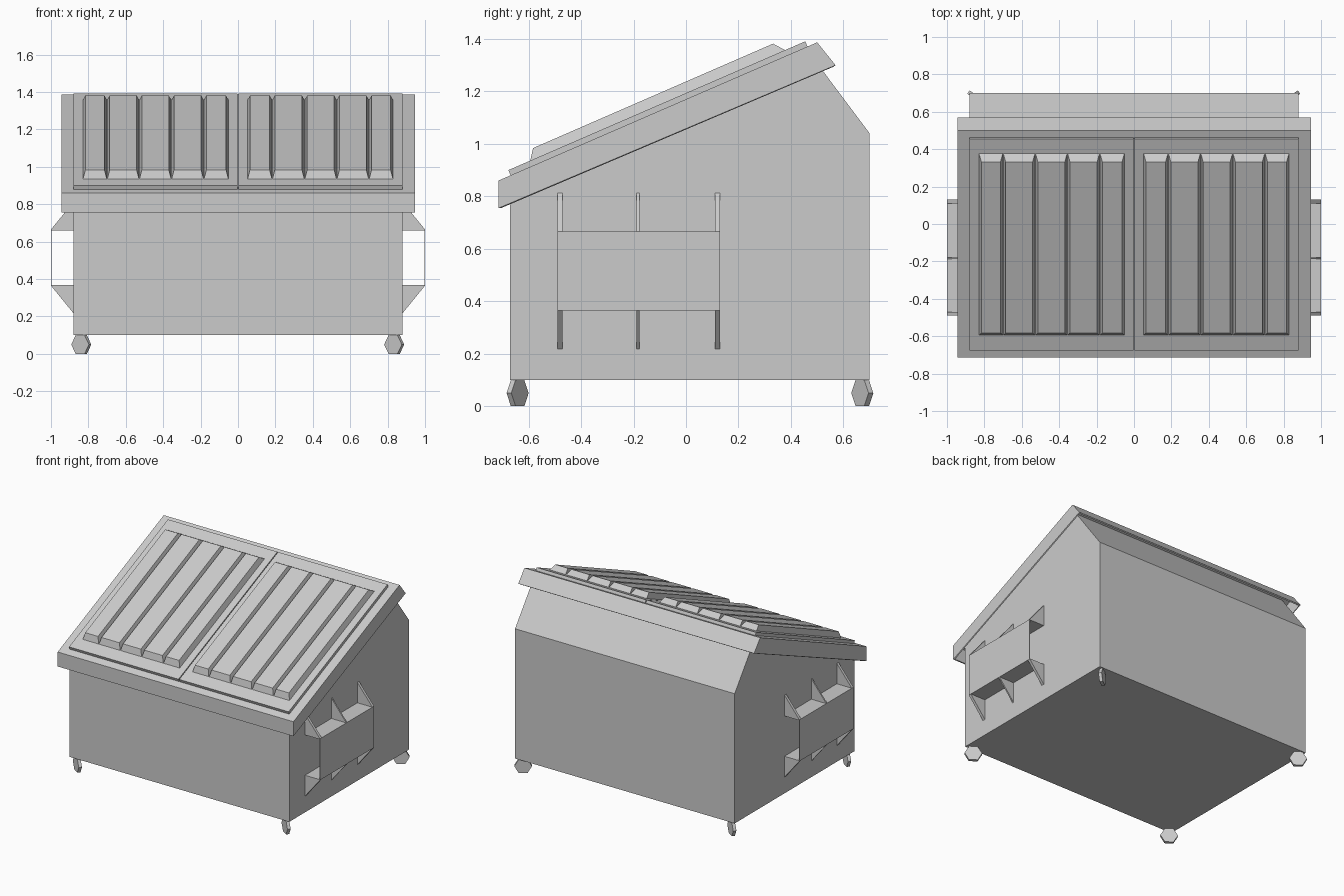
import bpy, bmesh, math
from mathutils import Matrix, Vector

if "Cube" in bpy.data.objects:
    bpy.data.objects.remove(bpy.data.objects["Cube"])


def make_object(name, bm, mirror=False):
    bmesh.ops.recalc_face_normals(bm, faces=bm.faces)
    me = bpy.data.meshes.new(name)
    bm.to_mesh(me)
    bm.free()
    ob = bpy.data.objects.new(name, me)
    bpy.context.collection.objects.link(ob)
    if mirror:
        ob.modifiers.new("Mirror", 'MIRROR').use_mirror_merge = False
    return ob


def loft(bm, ring_a, ring_b):
    """Closed solid between two matching rings of points."""
    a = [bm.verts.new(p) for p in ring_a]
    b = [bm.verts.new(p) for p in ring_b]
    n = len(a)
    bm.faces.new(a)
    bm.faces.new(b[::-1])
    return [bm.faces.new((a[i], a[(i + 1) % n], b[(i + 1) % n], b[i])) for i in range(n)]


def extrude_x(bm, profile, x0, x1):
    return loft(bm, [(x0, y, z) for y, z in profile], [(x1, y, z) for y, z in profile])


def extrude_y(bm, profile, y0, y1):
    return loft(bm, [(x, y0, z) for x, z in profile], [(x, y1, z) for x, z in profile])


# Bin body
bm = bmesh.new()
extrude_x(bm, [(-.67, .10), (.70, .10), (.70, 1.04), (.462, 1.358), (-.67, .87)], -.88, .88)
make_object("bin_body", bm)

# Sloping rim: a thin hood, open underneath
bm = bmesh.new()
sides = extrude_x(bm, [(-.715, .755), (.57, 1.30), (.50, 1.387), (-.715, .86)], -.945, .945)
bmesh.ops.recalc_face_normals(bm, faces=bm.faces)
bmesh.ops.delete(bm, geom=[sides[0]], context='FACES_ONLY')
rim = make_object("rim", bm)
solid = rim.modifiers.new("Thickness", 'SOLIDIFY')
solid.thickness = .012
solid.offset = -1

# Pair of flat lids
bm = bmesh.new()
extrude_x(bm, [(-.667, .875), (.465, 1.366), (.455, 1.391), (-.677, .90)], .003, .88)
make_object("lid", bm, True)

# Tapered ribs on each lid
bm = bmesh.new()
edges = [.05, .183, .356, .528, .70, .83]
for x0, x1 in zip(edges, edges[1:]):
    base = [(x0, -.595, .93), (x1, -.595, .93), (x1, .382, 1.355), (x0, .382, 1.355)]
    s = .014
    top = [(x0 + s, -.583, .984), (x1 - s, -.583, .984), (x1 - s, .332, 1.382), (x0 + s, .332, 1.382)]
    loft(bm, base, top)
make_object("lid_ribs", bm, True)

# Fork pockets: thin channel open front and back
bm = bmesh.new()
t = .004
extrude_y(bm, [(.878, .365), (1, .365), (1, .665), (.878, .665), (.878, .665 - t),
               (1 - t, .665 - t), (1 - t, .365 + t), (.878, .365 + t)], -.49, .13)
make_object("fork_pocket", bm, True)

# Triangular gussets above and below the pockets
bm = bmesh.new()
for y0, y1 in ((-.49, -.47), (-.188, -.178), (.11, .13)):
    extrude_y(bm, [(.878, .665), (1, .665), (.878, .815)], y0, y1)
    extrude_y(bm, [(.878, .365), (1, .365), (.878, .215)], y0, y1)
make_object("pocket_gussets", bm, True)

# Six-sided casters, each swivelled
wheels = [("front_left", -.838, -.642, 35), ("front_right", .835, -.642, 35),
          ("back_left", -.838, .672, 35), ("back_right", .835, .672, -35)]
for name, x, y, swivel in wheels:
    bm = bmesh.new()
    r = .05 / math.cos(math.pi / 6)
    rings = [[(r * math.cos(i * math.pi / 3), d, r * math.sin(i * math.pi / 3)) for i in range(6)]
             for d in (-.011, .011)]
    loft(bm, *rings)
    bm.transform(Matrix.Translation(Vector((x, y, .05))) @ Matrix.Rotation(math.radians(-swivel), 4, 'Z'))
    make_object("wheel_" + name, bm)
